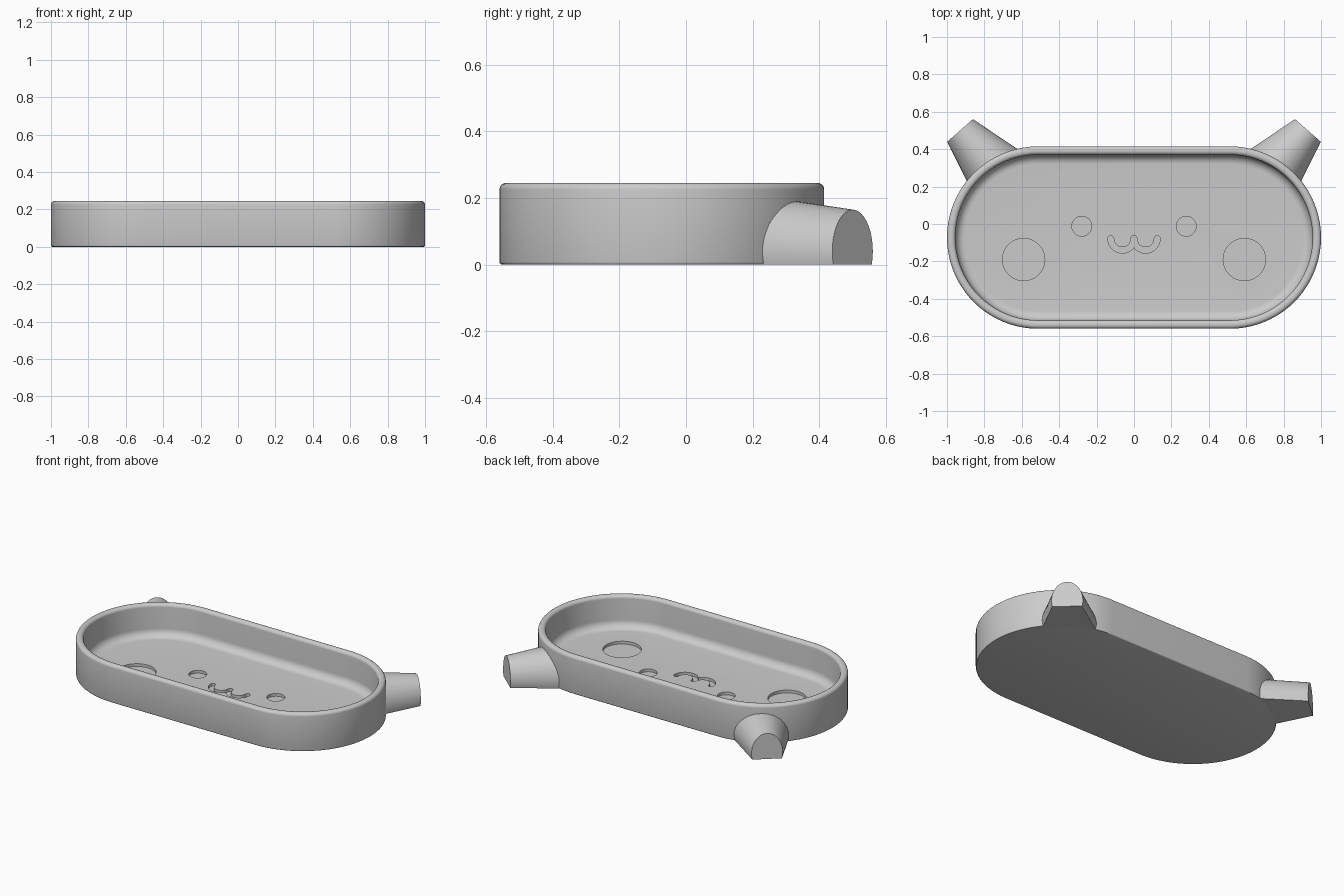
import bpy, bmesh
from math import sin, cos, pi, radians, asin

if "Cube" in bpy.data.objects:
    bpy.data.objects.remove(bpy.data.objects["Cube"])

CENTRE_Y = -0.0725   # middle of the tray
RADIUS = 0.4875      # rounded ends
STRAIGHT = 0.5125    # half length of the straight sides
HEIGHT, WALL, FLOOR, RECESS = 0.245, 0.045, 0.038, 0.018

grey = bpy.data.materials.new("plain_grey")
grey.use_nodes = True
grey.diffuse_color = (0.6, 0.6, 0.6, 1)
grey.node_tree.nodes["Principled BSDF"].inputs["Base Color"].default_value = (0.6, 0.6, 0.6, 1)


def skin(name, rings):
    """Join equal-length rings of points into a closed solid."""
    bm = bmesh.new()
    loops = [[bm.verts.new(p) for p in ring] for ring in rings]
    n = len(loops[0])
    for a, b in zip(loops, loops[1:]):
        for i in range(n):
            j = (i + 1) % n
            bm.faces.new((a[i], a[j], b[j], b[i]))
    bm.faces.new(loops[0][::-1])
    bm.faces.new(loops[-1])
    bmesh.ops.recalc_face_normals(bm, faces=bm.faces)
    mesh = bpy.data.meshes.new(name)
    bm.to_mesh(mesh)
    bm.free()
    mesh.materials.append(grey)
    ob = bpy.data.objects.new(name, mesh)
    bpy.context.collection.objects.link(ob)
    return ob


def stadium(inset, z, steps=40):
    ring = []
    for side in (1, -1):
        for i in range(steps + 1):
            a = -pi / 2 + pi * i / steps
            r = RADIUS - inset
            ring.append((side * (STRAIGHT + r * cos(a)), CENTRE_Y + side * r * sin(a), z))
    return ring


def prism(name, outline, z0, z1):
    return skin(name, [[(x, y, z) for x, y in outline] for z in (z0, z1)])


def arc(cx, cy, r, start, end, steps):
    return [(cx + r * cos(radians(start + (end - start) * i / steps)),
             cy + r * sin(radians(start + (end - start) * i / steps))) for i in range(steps + 1)]


def cut(target, cutter):
    cutter.hide_render = True
    mod = target.modifiers.new("cut", 'BOOLEAN')
    mod.operation, mod.solver, mod.object = 'DIFFERENCE', 'EXACT', cutter
    bpy.context.view_layer.objects.active = target
    bpy.ops.object.modifier_apply(modifier=mod.name)
    bpy.data.objects.remove(cutter)


def smooth(ob):
    bpy.ops.object.select_all(action='DESELECT')
    ob.select_set(True)
    bpy.context.view_layer.objects.active = ob
    bpy.ops.object.shade_smooth_by_angle(angle=radians(30))


# Tray: wall profile (inset, height) swept round the stadium outline
RIM, FILLET = 0.02, 0.05
profile = arc(0.008, 0.008, 0.008, 270, 180, 3)
profile += arc(RIM, HEIGHT - RIM, RIM, 180, 90, 6)
profile += arc(WALL - RIM, HEIGHT - RIM, RIM, 90, 0, 6)
profile += arc(WALL + FILLET, FLOOR + FILLET, FILLET, 180, 270, 8)
tray = skin("tray", [stadium(o, z) for o, z in profile])

# Face recesses in the floor: eyes, cheeks and a curly mouth
for side in (1, -1):
    for x, y, r in ((0.279, -0.012, 0.053), (0.59, -0.19, 0.113)):
        disc = arc(side * x, y, r, 0, 352.5, 47)
        cut(tray, prism("recess_cutter", disc, FLOOR - RECESS, FLOOR + 0.05))
    mx, my, mr, half = side * 0.062, -0.078, 0.062, 0.016
    groove = arc(mx, my, mr + half, 180, 360, 24)
    groove += arc(mx + mr, my, half, 0, 180, 8)[1:-1]
    groove += arc(mx, my, mr - half, 360, 180, 24)
    groove += arc(mx - mr, my, half, 0, 180, 8)[1:-1]
    depth = RECESS + 0.0003 * side
    cut(tray, prism("mouth_cutter", groove, FLOOR - depth, FLOOR + 0.05))
smooth(tray)


# Ears: tapered arches with a flat underside, trimmed at the tray wall
def ear_ring(side, d, steps=40):
    half_width, low = 0.092 + 0.264 * d, 0.04
    rise = 0.125 + 0.11 * d
    start = asin(-low / rise)
    ax, ay = cos(radians(48.7)), sin(radians(48.7))
    ring = []
    for i in range(steps + 1):
        t = start + (pi - 2 * start) * i / steps
        w = half_width * cos(t)
        ring.append((side * (0.93 - ax * d + ay * w), 0.5 - ay * d - ax * w,
                     max(0, low + rise * sin(t))))
    return ring


for side, name in ((1, "left_ear"), (-1, "right_ear")):
    ear = skin(name, [ear_ring(side, 0), ear_ring(side, 0.36)])
    cut(ear, skin("ear_trimmer", [stadium(0.02, -0.1), stadium(0.02, 0.4)]))
    smooth(ear)
